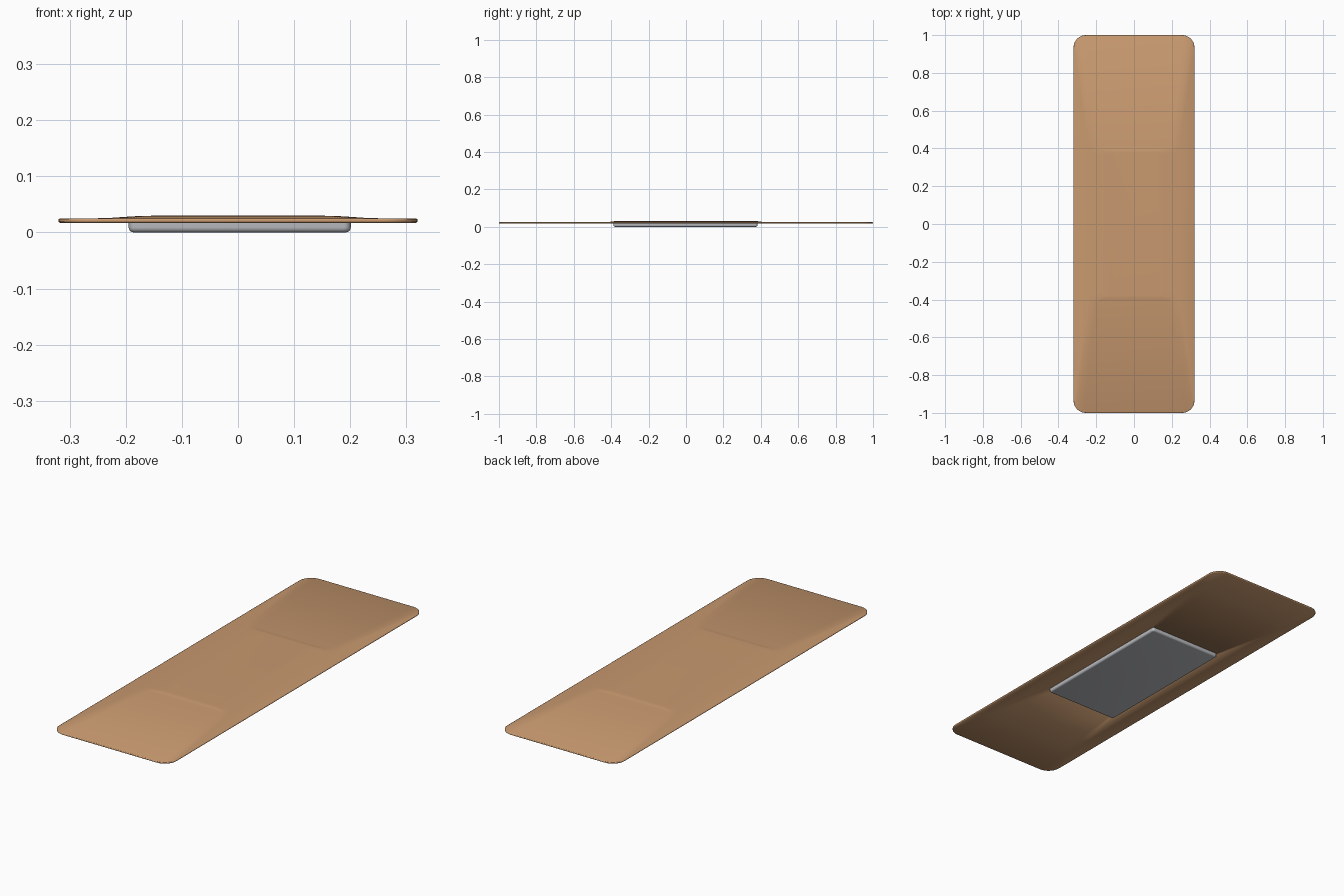
import bpy, bmesh, math

if "Cube" in bpy.data.objects:
    bpy.data.objects.remove(bpy.data.objects["Cube"])


def material(name, color):
    m = bpy.data.materials.new(name)
    m.diffuse_color = (*color, 1)
    m.use_nodes = True
    m.node_tree.nodes["Principled BSDF"].inputs["Base Color"].default_value = m.diffuse_color
    return m


def rounded_loop(bm, cx, cy, hx, hy, r, z, n=8):
    # ring of vertices around a rounded rectangle
    ring = []
    for k, (sx, sy) in enumerate([(1, 1), (-1, 1), (-1, -1), (1, -1)]):
        for i in range(n + 1):
            a = math.pi / 2 * (k + i / n)
            ring.append(bm.verts.new((cx + sx * (hx - r) + r * math.cos(a),
                                      cy + sy * (hy - r) + r * math.sin(a), z)))
    return ring


def loft(name, sections, mat, angle):
    # stack of rounded rectangles, first to last, joined and capped
    bm = bmesh.new()
    rings = [rounded_loop(bm, *s) for s in sections]
    for a, b in zip(rings, rings[1:]):
        for i in range(len(a)):
            j = (i + 1) % len(a)
            bm.faces.new((a[i], a[j], b[j], b[i]))
    bm.faces.new(rings[0][::-1])
    bm.faces.new(rings[-1])
    bmesh.ops.recalc_face_normals(bm, faces=bm.faces)
    me = bpy.data.meshes.new(name)
    bm.to_mesh(me)
    bm.free()
    ob = bpy.data.objects.new(name, me)
    bpy.context.collection.objects.link(ob)
    me.materials.append(mat)
    bpy.ops.object.select_all(action='DESELECT')
    ob.select_set(True)
    bpy.context.view_layer.objects.active = ob
    bpy.ops.object.shade_smooth_by_angle(angle=math.radians(angle))
    return ob


tan = material("tan_leather", (0.58, 0.32, 0.16))
grey = material("light_grey", (0.50, 0.51, 0.535))

# thin soft sheet: pocket below for the block, soft rim, low raised panel on top
loft("sheet", [
    (0.003, -0.003, 0.197, 0.384, 0.012, 0.0225),
    (0.003, -0.003, 0.199, 0.386, 0.013, 0.017),
    (0, 0, 0.317, 0.997, 0.062, 0.017),
    (0, 0, 0.320, 1.000, 0.065, 0.019),
    (0, 0, 0.320, 1.000, 0.065, 0.0235),
    (0, 0, 0.317, 0.997, 0.062, 0.025),
    (0, 0, 0.235, 0.412, 0.03, 0.0253),
    (0, 0, 0.205, 0.400, 0.03, 0.0275),
    (0, 0, 0.175, 0.390, 0.025, 0.0293),
    (0, 0, 0.140, 0.380, 0.02, 0.030),
], tan, 120)

# flat block underneath with rounded lower edges
R = 0.009
profile = [(R * (1 - math.sin(t)), R * (1 - math.cos(t)))
           for t in (math.pi / 2 * i / 4 for i in range(5))] + [(0, 0.022)]
loft("under_block", [(0.003, -0.003, 0.198 - d, 0.385 - d, 0.012 - d, z)
                     for d, z in profile], grey, 50)
